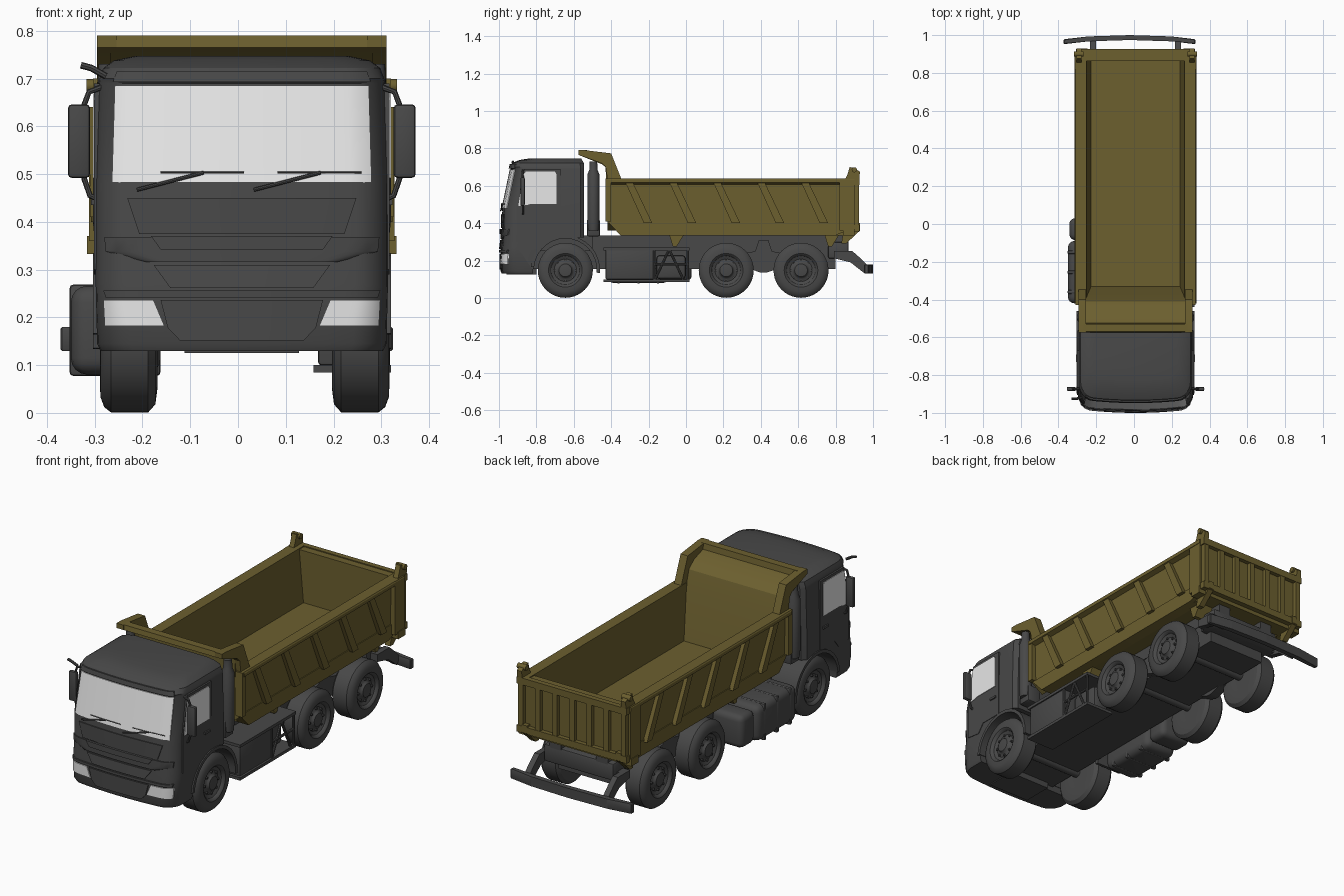
import bpy, bmesh, math
from mathutils import Vector

if "Cube" in bpy.data.objects:
    bpy.data.objects.remove(bpy.data.objects["Cube"])

CX = 0.008  # the truck body sits slightly right of the origin


def material(name, rgb):
    m = bpy.data.materials.new(name)
    m.diffuse_color = (*rgb, 1)
    m.use_nodes = True
    m.node_tree.nodes["Principled BSDF"].inputs["Base Color"].default_value = m.diffuse_color
    return m


GREY = material("dark_grey", (0.065, 0.065, 0.065))
OLIVE = material("olive_yellow", (0.15, 0.115, 0.028))
GLASS = material("pale_glass", (0.8, 0.8, 0.8))


def finish(name, bm, mat):
    bmesh.ops.recalc_face_normals(bm, faces=bm.faces)
    me = bpy.data.meshes.new(name)
    bm.to_mesh(me)
    bm.free()
    me.materials.append(mat)
    ob = bpy.data.objects.new(name, me)
    ob.location.x = CX
    bpy.context.collection.objects.link(ob)
    return ob


def prism(name, pts, axis, a, b, mat, bevel=0.0, segs=2):
    """Extrude a 2D outline along an axis from a to b."""
    place = {"x": lambda p, t: (t, p[0], p[1]), "y": lambda p, t: (p[0], t, p[1]),
             "z": lambda p, t: (p[0], p[1], t)}[axis]
    bm = bmesh.new()
    lo = [bm.verts.new(place(p, a)) for p in pts]
    hi = [bm.verts.new(place(p, b)) for p in pts]
    bm.faces.new(lo)
    bm.faces.new(hi[::-1])
    for i in range(len(pts)):
        j = (i + 1) % len(pts)
        bm.faces.new((lo[i], lo[j], hi[j], hi[i]))
    if bevel:
        bmesh.ops.bevel(bm, geom=bm.edges[:], offset=bevel, segments=segs, profile=0.5, affect="EDGES")
    return finish(name, bm, mat)


def box(name, x0, x1, y0, y1, z0, z1, mat, bevel=0.0, segs=2):
    return prism(name, [(x0, y0), (x1, y0), (x1, y1), (x0, y1)], "z", z0, z1, mat, bevel, segs)


def lathe(name, prof, centre, axis, mat, n=40):
    """Spin (offset along axis, radius) points about the x or z axis."""
    bm = bmesh.new()
    rings = []
    for t, r in prof:
        ring = []
        for k in range(n):
            c, s = r * math.cos(math.tau * k / n), r * math.sin(math.tau * k / n)
            ring.append(bm.verts.new(Vector(centre) + Vector((t, c, s) if axis == "x" else (c, s, t))))
        rings.append(ring)
    for A, B in zip(rings, rings[1:]):
        for k in range(n):
            bm.faces.new((A[k], A[(k + 1) % n], B[(k + 1) % n], B[k]))
    bm.faces.new(rings[0])
    bm.faces.new(rings[-1])
    return finish(name, bm, mat)


def tube(name, pts, r, mat):
    cu = bpy.data.curves.new(name, "CURVE")
    cu.dimensions, cu.bevel_depth, cu.bevel_resolution, cu.use_fill_caps = "3D", r, 2, True
    sp = cu.splines.new("POLY")
    sp.points.add(len(pts) - 1)
    for p, q in zip(sp.points, pts):
        p.co = (*q, 1)
    cu.materials.append(mat)
    ob = bpy.data.objects.new(name, cu)
    ob.location.x = CX
    bpy.context.collection.objects.link(ob)


# ---- cab: lofted rounded sections (z, front y, half width) ----
SECT = [(0.13, -0.985, 0.296), (0.145, -0.992, 0.303), (0.27, -0.992, 0.306), (0.30, -0.986, 0.306),
        (0.48, -0.982, 0.306), (0.69, -0.938, 0.300), (0.70, -0.945, 0.298), (0.722, -0.93, 0.290),
        (0.738, -0.89, 0.268), (0.747, -0.83, 0.225)]
R = 0.07


def sect(z):
    for (z0, y0, w0), (z1, y1, w1) in zip(SECT, SECT[1:]):
        if z <= z1:
            t = (z - z0) / (z1 - z0)
            return y0 + (y1 - y0) * t, w0 + (w1 - w0) * t
    return SECT[-1][1:]


def front_y(x, z):
    y, w = sect(z)
    d = min(1, max(0, (abs(x) - w + R) / R))
    return y + 0.02 * (x / w) ** 2 + R * (1 - math.sqrt(1 - d * d))


bm = bmesh.new()
rings = []
for z, yf, w in SECT:
    half = [(w - R) * k / 4 for k in range(5)] + [w - R + R * math.sin(math.radians(15 * k)) for k in range(1, 7)]
    xs = [-x for x in half[:0:-1]] + half
    back = -0.545 - max(0, z - 0.72) * 0.6
    ring = [(x, front_y(x, z)) for x in xs] + [(w, back - 0.02), (w - 0.02, back), (0.02 - w, back), (-w, back - 0.02)]
    rings.append([bm.verts.new((x, y, z)) for x, y in ring])
for A, B in zip(rings, rings[1:]):
    for i in range(len(A)):
        j = (i + 1) % len(A)
        bm.faces.new((A[i], A[j], B[j], B[i]))
bm.faces.new(rings[0])
bm.faces.new(rings[-1])
cab = finish("cab", bm, GREY)

# wheel arch cut out of the cab
arch = [(-0.645 + 0.172 * math.cos(a), 0.15 + 0.172 * math.sin(a)) for a in [math.pi * k / 20 for k in range(10, 21)]]
cutter = prism("arch_cutter", [(-0.4, 0.322)] + arch + [(-0.817, 0.0), (-0.4, 0.0)], "x", -0.5, 0.5, GREY)
mod = cab.modifiers.new("arch", "BOOLEAN")
mod.operation, mod.object, mod.solver = "DIFFERENCE", cutter, "EXACT"
bpy.context.view_layer.objects.active = cab
bpy.ops.object.modifier_apply(modifier="arch")
bpy.data.objects.remove(cutter)


def patch(name, rows, off, mat, n=24):
    """Raised plate following the cab front; rows are (z, left x, right x)."""
    bm = bmesh.new()
    g = []
    for z, a, b in rows:
        xs = [a + (b - a) * k / n for k in range(n + 1)]
        g.append([bm.verts.new((x, front_y(x, z) - off, z)) for x in xs])
    for A, B in zip(g, g[1:]):
        for k in range(n):
            bm.faces.new((A[k], A[k + 1], B[k + 1], B[k]))
    rim = bmesh.ops.extrude_edge_only(bm, edges=[e for e in bm.edges if e.is_boundary])["geom"]
    bmesh.ops.translate(bm, vec=(0, off + 0.003, 0), verts=[v for v in rim if isinstance(v, bmesh.types.BMVert)])
    return finish(name, bm, mat)


patch("windshield", [(0.482, -0.272, 0.272), (0.686, -0.266, 0.266)], 0.004, GLASS)
patch("roof_visor", [(0.693, -0.27, 0.27), (0.715, -0.262, 0.262)], 0.008, GREY)
patch("nose_panel", [(0.375, -0.215, 0.215), (0.45, -0.24, 0.24)], 0.005, GREY)
patch("grille_slat_upper", [(0.342, -0.17, 0.17), (0.37, -0.19, 0.19)], 0.012, GREY)
patch("grille_band", [(0.316, -0.20, 0.20), (0.338, -0.285, 0.285), (0.368, -0.288, 0.288)], 0.006, GREY)
patch("grille_slat_lower", [(0.262, -0.15, 0.15), (0.31, -0.185, 0.185)], 0.008, GREY)
patch("bumper_lip", [(0.242, -0.285, 0.285), (0.256, -0.29, 0.29)], 0.008, GREY)
patch("bumper_panel", [(0.152, -0.13, 0.13), (0.178, -0.155, 0.155), (0.236, -0.17, 0.17)], 0.006, GREY)
for s, side in ((-1, "left"), (1, "right")):
    rows = [(0.182, 0.162, 0.287), (0.236, 0.185, 0.290)]
    patch(side + "_headlight", [(z, *sorted((s * a, s * b))) for z, a, b in rows], 0.005, GLASS)
    # door with glass, handle and mirror
    prism(side + "_door", [(-0.905, 0.30), (-0.825, 0.29), (-0.79, 0.335), (-0.67, 0.335), (-0.67, 0.69),
                           (-0.865, 0.69), (-0.905, 0.49)], "x", s * 0.27, s * 0.309, GREY)
    prism(side + "_window", [(-0.897, 0.492), (-0.85, 0.497), (-0.83, 0.503), (-0.692, 0.503), (-0.692, 0.66),
                             (-0.70, 0.675), (-0.857, 0.675), (-0.868, 0.66)], "x", s * 0.305, s * 0.312, GLASS)
    box(side + "_door_handle", s * 0.305, s * 0.316, -0.73, -0.69, 0.435, 0.447, GREY)
    box(side + "_mirror", s * 0.318, s * 0.364, -0.885, -0.862, 0.492, 0.646, GREY, 0.008)
    tube(side + "_mirror_arm", [(s * 0.285, -0.87, 0.685), (s * 0.32, -0.875, 0.672), (s * 0.332, -0.872, 0.64),
                                (s * 0.33, -0.872, 0.49), (s * 0.318, -0.872, 0.455), (s * 0.295, -0.87, 0.445)], 0.006, GREY)
    # front fender arc
    arc = [math.radians(a) for a in range(-5, 181, 12)]
    ring = [(0.185, a) for a in arc] + [(0.168, a) for a in arc[::-1]]
    prism(side + "_front_fender", [(-0.645 + r * math.cos(a), 0.15 + r * math.sin(a)) for r, a in ring],
          "x", s * 0.16, s * 0.312, GREY)
    # air intake / exhaust stack behind the cab
    box(side + "_stack_base", s * 0.21, s * 0.29, -0.53, -0.46, 0.33, 0.42, GREY, 0.008)
    lathe(side + "_stack", [(0.36, 0.028), (0.40, 0.032), (0.66, 0.032), (0.685, 0.022), (0.73, 0.02)],
          (s * 0.28, -0.495, 0), "z", GREY, 20)
# wipers
for i, x in enumerate((-0.22, 0.025)):
    tube(f"wiper_arm_{i+1}", [(x, front_y(x, 0.47) - 0.008, 0.467), (x + 0.14, front_y(x + 0.14, 0.503) - 0.01, 0.503)], 0.004, GREY)
    tube(f"wiper_blade_{i+1}", [(x + q, front_y(x + q, 0.503) - 0.007, 0.503) for q in (0.05, 0.13, 0.225)], 0.0022, GREY)
tube("kerb_mirror", [(-0.285, -0.92, 0.705), (-0.315, -0.925, 0.722), (-0.337, -0.925, 0.728)], 0.007, GREY)

# ---- wheels: tyre, rim and hub as one lathe ----
for y, axle in ((-0.645, "front"), (0.215, "middle"), (0.615, "rear")):
    for s, side in ((-1, "left"), (1, "right")):
        prof = [(0.185, 0.06), (0.183, 0.10), (0.187, 0.13), (0.202, 0.147), (0.28, 0.147), (0.294, 0.136),
                (0.302, 0.115), (0.303, 0.09), (0.298, 0.082), (0.288, 0.077), (0.28, 0.06), (0.284, 0.045),
                (0.288, 0.04), (0.297, 0.034), (0.299, 0.02)]
        lathe(f"{side}_{axle}_wheel", [(s * t, r) for t, r in prof], (0.006, y, 0.148), "x", GREY)
        for k in range(8):
            a = math.tau * k / 8
            lathe(f"{side}_{axle}_wheel_nut_{k+1}", [(s * 0.27, 0.006), (s * 0.29, 0.006)],
                  (0.006, y + 0.055 * math.cos(a), 0.148 + 0.055 * math.sin(a)), "x", GREY, 6)
    lathe(axle + "_axle", [(-0.25, 0.025), (0.25, 0.025)], (0, y, 0.165), "x", GREY, 16)

# ---- chassis ----
box("chassis", -0.165, 0.165, -0.95, 0.80, 0.155, 0.30, GREY)
box("cab_floor", -0.18, 0.18, -0.82, -0.50, 0.25, 0.335, GREY)
box("front_underbody", -0.12, 0.12, -0.96, -0.80, 0.125, 0.2, GREY)
box("rear_crossmember", -0.2, 0.2, 0.76, 0.87, 0.21, 0.30, GREY, 0.01)
for s, side in ((-1, "left"), (1, "right")):
    box(side + "_frame_rail", s * 0.10, s * 0.168, -0.54, 0.87, 0.275, 0.335, GREY)
    prism(side + "_leaf_spring", [(0.22, 0.2), (0.40, 0.135), (0.43, 0.135), (0.61, 0.2), (0.61, 0.22), (0.46, 0.25),
                                  (0.44, 0.31), (0.39, 0.31), (0.37, 0.25), (0.22, 0.22)], "x", s * 0.15, s * 0.2, GREY)
    prism(side + "_bumper_arm", [(0.80, 0.21), (0.88, 0.19), (0.95, 0.135), (0.975, 0.17), (0.93, 0.215),
                                 (0.89, 0.25), (0.80, 0.25)], "x", s * 0.225 - 0.015, s * 0.225 + 0.015, GREY)
box("bumper_mount", -0.24, 0.24, 0.79, 0.84, 0.21, 0.25, GREY)
# rear bumper bar, swept at the ends
bar = [(-0.38, 0.978), (-0.25, 0.993), (-0.03, 1.0), (0.19, 0.993), (0.317, 0.978)]
prism("rear_bumper", bar + [(x, y - 0.026) for x, y in bar[::-1]], "z", 0.13, 0.18, GREY, 0.004, 1)

# ---- left fuel tank and right equipment rack ----
box("fuel_tank", -0.358, -0.17, -0.42, -0.09, 0.08, 0.266, GREY, 0.035, 4)
box("air_tank", -0.35, -0.17, -0.085, 0.03, 0.09, 0.26, GREY, 0.03, 4)
for i, y in enumerate((-0.36, -0.255, -0.15)):
    box(f"tank_strap_{i+1}", -0.361, -0.17, y - 0.01, y + 0.01, 0.077, 0.269, GREY, 0.009, 2)
box("battery_box", 0.16, 0.305, -0.43, -0.17, 0.10, 0.265, GREY, 0.006)
box("rack_top", 0.15, 0.312, -0.44, 0.02, 0.255, 0.27, GREY)
box("rack_bottom", 0.15, 0.312, -0.44, 0.02, 0.085, 0.10, GREY)
box("rack_tank", 0.16, 0.25, -0.16, 0.0, 0.10, 0.23, GREY, 0.02)
for i, pts in enumerate(([(-0.165, 0.1), (-0.09, 0.26)], [(-0.015, 0.1), (-0.09, 0.26)],
                         [(-0.17, 0.1), (-0.17, 0.26)], [(0.01, 0.1), (0.01, 0.26)], [(-0.165, 0.18), (0.01, 0.18)])):
    tube(f"rack_strut_{i+1}", [(0.303, *p) for p in pts], 0.007, GREY)

# ---- tipper bed ----
box("bed_floor", -0.275, 0.275, -0.35, 0.90, 0.335, 0.365, OLIVE)
prism("bed_front_wall", [(-0.33, 0.36), (-0.38, 0.60), (-0.41, 0.70), (-0.45, 0.735), (-0.525, 0.76), (-0.53, 0.79),
                         (-0.57, 0.79), (-0.575, 0.765), (-0.45, 0.715), (-0.43, 0.70), (-0.42, 0.42), (-0.36, 0.36)],
      "x", -0.275, 0.275, OLIVE)
for s, side in ((-1, "left"), (1, "right")):
    prism(side + "_bed_wall", [(s * x, z) for x, z in ((0.235, 0.36), (0.26, 0.64), (0.318, 0.64), (0.322, 0.634),
          (0.322, 0.618), (0.297, 0.608), (0.293, 0.40), (0.275, 0.385))], "y", -0.42, 0.90, OLIVE)
    prism(side + "_bed_skirt", [(-0.35, 0.335), (0.80, 0.335), (0.86, 0.36), (0.86, 0.41), (-0.42, 0.41)],
          "x", s * 0.24, s * 0.298, OLIVE)
    prism(side + "_canopy_cheek", [(-0.575, 0.79), (-0.54, 0.79), (-0.40, 0.773), (-0.345, 0.635), (-0.42, 0.635),
          (-0.43, 0.70), (-0.45, 0.72), (-0.575, 0.765)], "x", s * 0.262, s * 0.303, OLIVE)
    box(side + "_bed_front_post", s * 0.28, s * 0.318, -0.43, -0.40, 0.41, 0.64, OLIVE)
    for k in range(5):  # slanted side ribs
        y = -0.325 + 0.235 * k
        prism(f"{side}_side_rib_{k+1}", [(y, 0.62), (y + 0.04, 0.62), (y + 0.145, 0.40), (y + 0.10, 0.40)],
              "x", s * 0.285, s * 0.316, OLIVE)
    box(side + "_rear_post", s * 0.262, s * 0.32, 0.82, 0.90, 0.36, 0.64, OLIVE)
    prism(side + "_tailgate_lug", [(0.845, 0.62), (0.865, 0.665), (0.875, 0.70), (0.90, 0.695), (0.93, 0.675),
                                   (0.925, 0.62)], "x", s * 0.285, s * 0.312, OLIVE)
    lathe(side + "_tailgate_pin", [(s * 0.275, 0.014), (s * 0.325, 0.014)], (0, 0.90, 0.685), "x", OLIVE, 12)
    prism(side + "_latch", [(0.83, 0.29), (0.855, 0.29), (0.93, 0.36), (0.93, 0.40), (0.85, 0.40)],
          "x", s * 0.255, s * 0.285, OLIVE)
    box(side + "_hinge_foot", s * 0.26, s * 0.324, 0.84, 0.90, 0.333, 0.37, OLIVE)
    for y, part in ((-0.06, "front"), (0.77, "rear")):
        prism(f"{side}_{part}_bracket", [(y - 0.03, 0.34), (y + 0.05, 0.34), (y + 0.01, 0.275), (y - 0.01, 0.275)],
              "x", s * 0.17, s * 0.25, OLIVE)
# tailgate with frame and vertical ribs
box("tailgate", -0.30, 0.30, 0.862, 0.905, 0.355, 0.635, OLIVE)
box("tailgate_top_rail", -0.315, 0.315, 0.90, 0.927, 0.605, 0.64, OLIVE)
box("tailgate_bottom_rail", -0.315, 0.315, 0.90, 0.927, 0.355, 0.39, OLIVE)
for k in range(7):
    x = -0.295 + 0.59 * k / 6
    box(f"tailgate_rib_{k+1}", x - 0.014, x + 0.014, 0.90, 0.925, 0.38, 0.61, OLIVE)

# ---- finish: turn curves into meshes and smooth rounded parts ----
for ob in bpy.context.scene.objects:
    ob.select_set(True)
bpy.context.view_layer.objects.active = cab
bpy.ops.object.convert(target="MESH")
bpy.ops.object.shade_smooth_by_angle(angle=math.radians(32))
